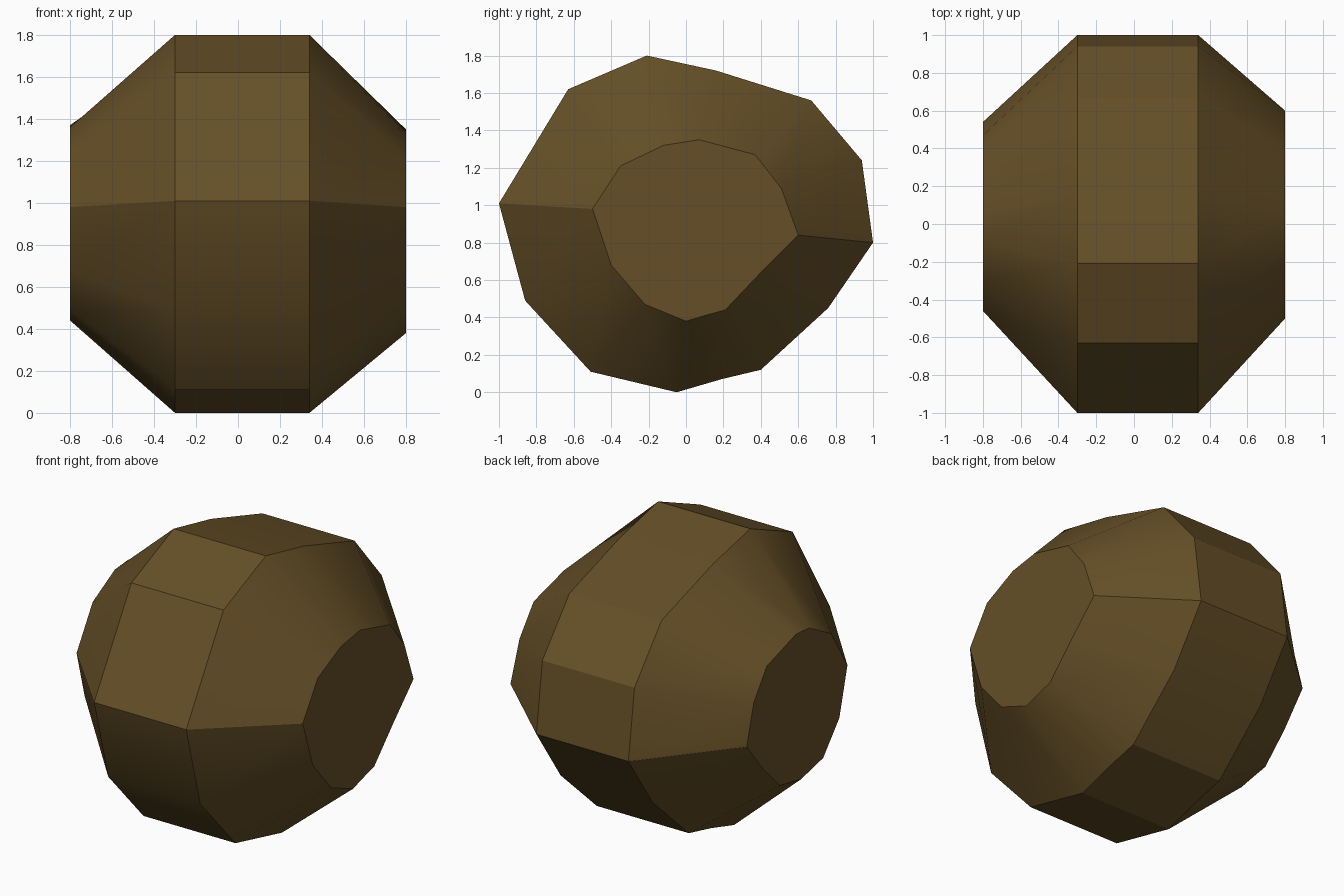
import bpy, bmesh

if "Cube" in bpy.data.objects:
    bpy.data.objects.remove(bpy.data.objects["Cube"])

# Cross-sections (y, z) of the boulder: wide girdle and the two flat ends
GIRDLE = [(-1, 1.01), (-.63, 1.62), (-.21, 1.80), (.16, 1.72), (.67, 1.56),
          (.94, 1.24), (1, .80), (.76, .45), (.40, .12), (.19, .07),
          (-.05, 0), (-.51, .11), (-.86, .49)]
RIGHT = [(-.50, .98), (-.35, 1.21), (-.12, 1.32), (.07, 1.35), (.37, 1.27),
         (.51, 1.09), (.60, .84), (.40, .64), (.21, .44), (.10, .41),
         (0, .38), (-.22, .47), (-.40, .68)]
LEFT = [(-.46, .98), (-.30, 1.24), (-.08, 1.36), (.05, 1.37), (.34, 1.28),
        (.47, 1.10), (.54, .85), (.38, .65), (.21, .48), (.10, .46),
        (0, .44), (-.22, .49), (-.38, .68)]

# Loft the sections along x
bm = bmesh.new()
rings = [[bm.verts.new((x, y, z)) for y, z in section]
         for x, section in ((-.80, LEFT), (-.30, GIRDLE), (.34, GIRDLE), (.80, RIGHT))]
n = len(GIRDLE)
for a, b in zip(rings, rings[1:]):
    for i in range(n):
        j = (i + 1) % n
        bm.faces.new((a[i], a[j], b[j], b[i]))
bm.faces.new(rings[0])
bm.faces.new(rings[-1])
bmesh.ops.recalc_face_normals(bm, faces=bm.faces)

mesh = bpy.data.meshes.new("boulder")
bm.to_mesh(mesh)
bm.free()
mat = bpy.data.materials.new("earth brown")
mat.diffuse_color = (0.13, 0.078, 0.02, 1)
mat.use_nodes = True
mat.node_tree.nodes["Principled BSDF"].inputs["Base Color"].default_value = mat.diffuse_color
mesh.materials.append(mat)
boulder = bpy.data.objects.new("boulder", mesh)
bpy.context.collection.objects.link(boulder)

# Soften only the shallow edges
bpy.context.view_layer.objects.active = boulder
boulder.select_set(True)
bpy.ops.object.shade_smooth_by_angle(angle=0.5)
